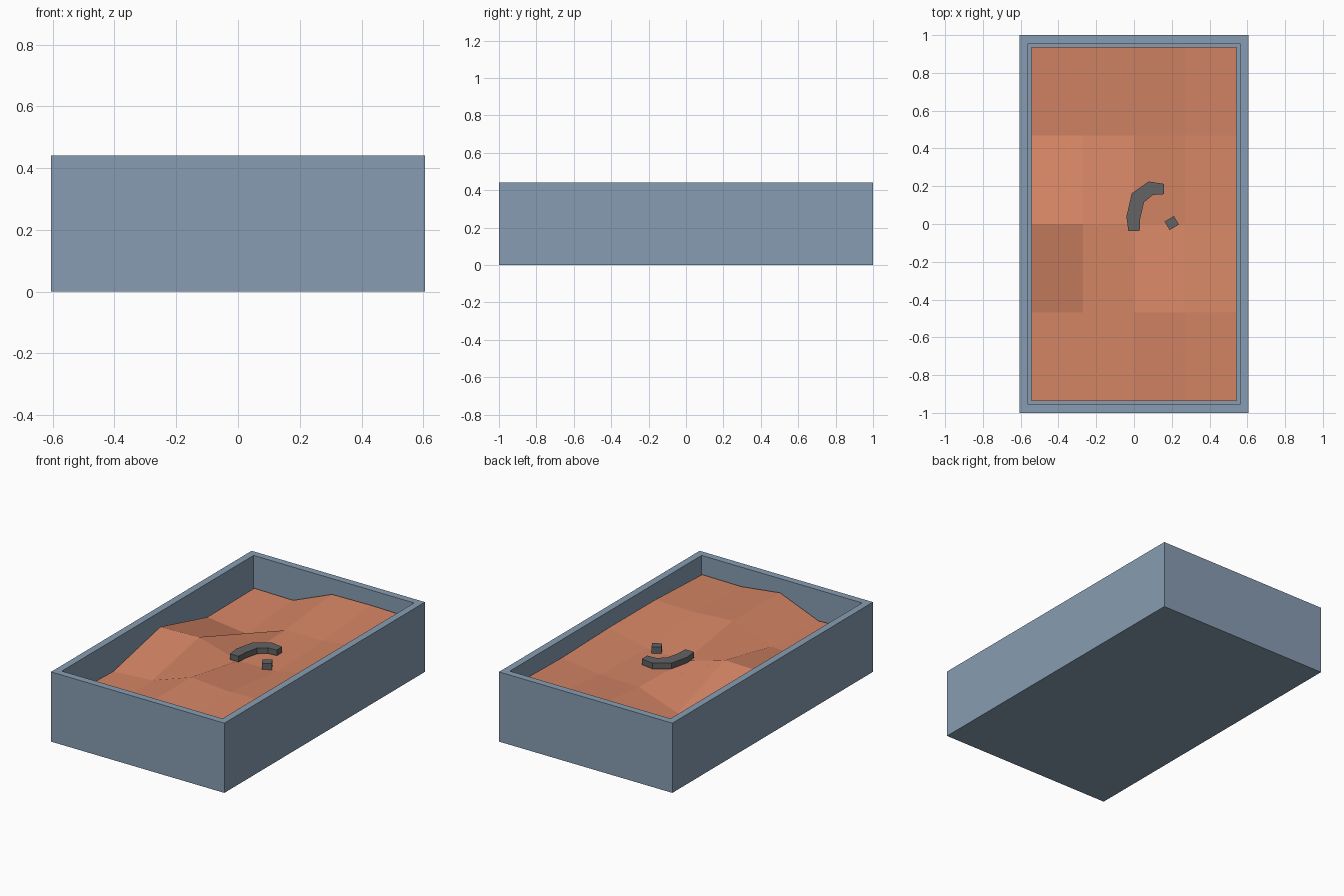
import bpy, bmesh, math
from mathutils import Matrix, Vector

if "Cube" in bpy.data.objects:
    bpy.data.objects.remove(bpy.data.objects["Cube"])


def material(name, rgb):
    m = bpy.data.materials.new(name)
    m.diffuse_color = (*rgb, 1)
    m.use_nodes = True
    m.node_tree.nodes["Principled BSDF"].inputs["Base Color"].default_value = m.diffuse_color
    return m


def finish(bm, name, mat):
    bmesh.ops.recalc_face_normals(bm, faces=bm.faces)
    me = bpy.data.meshes.new(name)
    bm.to_mesh(me)
    bm.free()
    me.materials.append(mat)
    ob = bpy.data.objects.new(name, me)
    bpy.context.collection.objects.link(ob)
    return ob


blue = material("blue grey", (0.245, 0.335, 0.445))
orange = material("orange sand", (0.66, 0.235, 0.13))
grey = material("dark grey", (0.125, 0.125, 0.13))

HX, HY, TOP, WALL = 0.605, 1.0, 0.44, 0.063

# Tray: box with the top face inset and pushed down
bm = bmesh.new()
bmesh.ops.create_cube(bm, size=1, matrix=Matrix.Translation((0, 0, TOP / 2)) @ Matrix.Diagonal((2 * HX, 2 * HY, TOP, 1)))
bm.faces.ensure_lookup_table()
top = max(bm.faces, key=lambda f: f.calc_center_median().z)
bmesh.ops.inset_region(bm, faces=[top], thickness=WALL)
floor = bmesh.ops.extrude_discrete_faces(bm, faces=[top])["faces"][0]
bmesh.ops.translate(bm, verts=floor.verts, vec=(0, 0, 0.06 - TOP))
finish(bm, "tray", blue)

# Sand: uneven 4 x 4 sheet, heights in rows from front to back
heights = [
    (0.270, 0.255, 0.361, 0.328, 0.331),
    (0.257, 0.273, 0.365, 0.345, 0.351),
    (0.359, 0.367, 0.290, 0.296, 0.352),
    (0.241, 0.210, 0.303, 0.310, 0.341),
    (0.245, 0.241, 0.351, 0.355, 0.350),
]
bm = bmesh.new()
ix, iy = HX - WALL, HY - WALL
grid = [[bm.verts.new((-ix + ix * i / 2, -iy + iy * j / 2, z)) for i, z in enumerate(row)]
        for j, row in enumerate(heights)]
for j in range(4):
    for i in range(4):
        bm.faces.new((grid[j][i], grid[j][i + 1], grid[j + 1][i + 1], grid[j + 1][i]))
sand = finish(bm, "sand", orange)
if sand.data.polygons[0].normal.z < 0:
    sand.data.flip_normals()

# Curved bar: pairs of outer and inner outline points, bridged and thickened
outer = [(-0.03, -0.037), (-0.04, 0.04), (-0.012, 0.162), (0.078, 0.225), (0.16, 0.212)]
inner = [(0.03, -0.037), (0.033, 0.03), (0.053, 0.115), (0.1, 0.154), (0.16, 0.158)]
bm = bmesh.new()
pairs = [[bm.verts.new((*p, 0.304)) for p in pq] for pq in zip(outer, inner)]
faces = [bm.faces.new((a[0], a[1], b[1], b[0])) for a, b in zip(pairs, pairs[1:])]
ext = bmesh.ops.extrude_face_region(bm, geom=faces, use_keep_orig=True)
bmesh.ops.translate(bm, verts=[g for g in ext["geom"] if isinstance(g, bmesh.types.BMVert)], vec=(0, 0, 0.036))
finish(bm, "curved_bar", grey)

# Small block beside the bar
bm = bmesh.new()
bmesh.ops.create_cube(bm, size=1, matrix=Matrix.Translation((0.2, 0.005, 0.317))
                      @ Matrix.Rotation(math.radians(31), 4, "Z") @ Matrix.Diagonal((0.057, 0.052, 0.04, 1)))
finish(bm, "small_block", grey)
